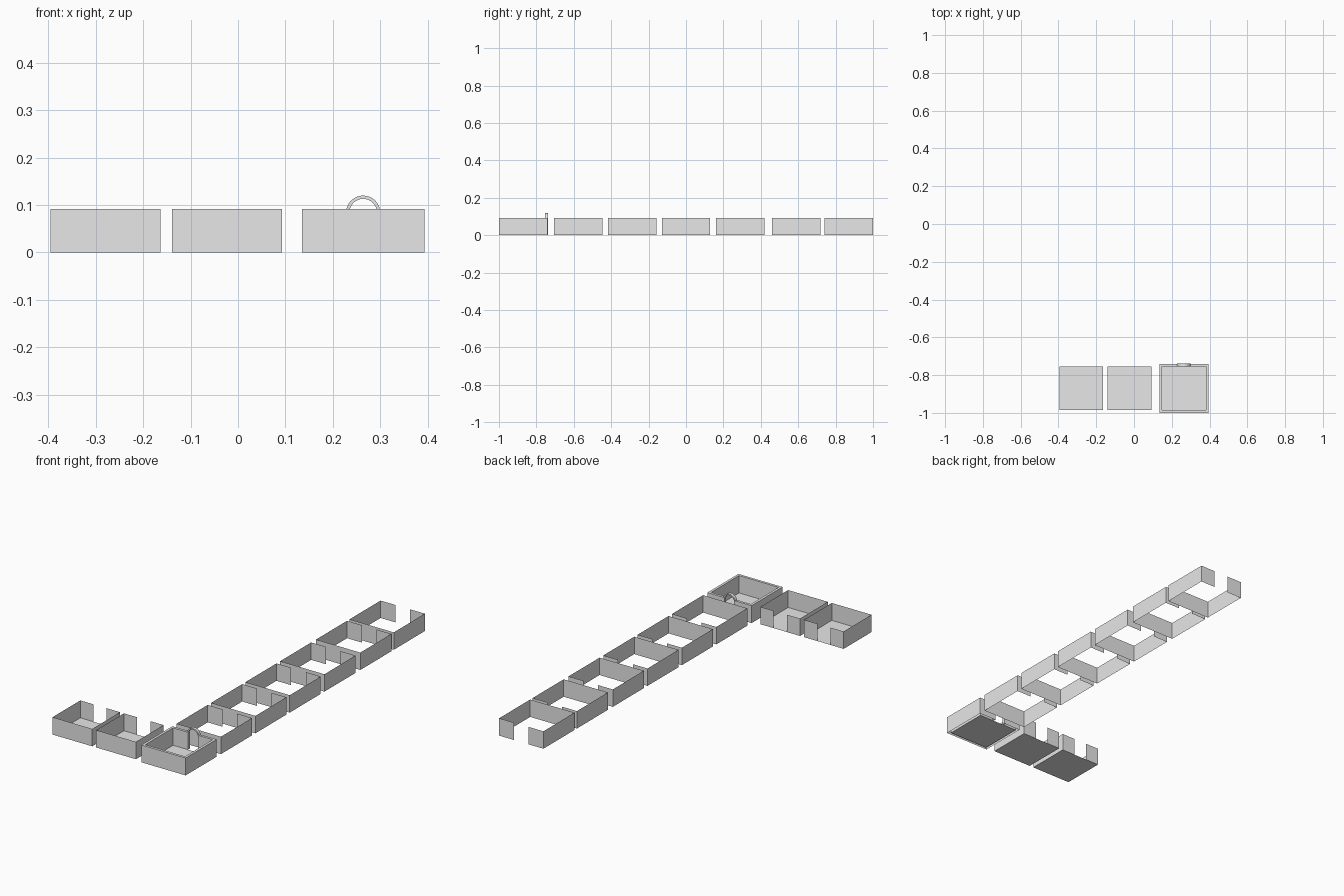
import bpy, math

cube = bpy.data.objects.get("Cube")
if cube:
    bpy.data.objects.remove(cube, do_unlink=True)

grey = bpy.data.materials.new("plain grey")
grey.use_nodes = True
grey.diffuse_color = (0.8, 0.8, 0.8, 1)
grey.node_tree.nodes["Principled BSDF"].inputs["Base Color"].default_value = (0.8, 0.8, 0.8, 1)

H = 0.092            # wall height
SMALL, BIG = 0.232, 0.259
COLUMN_X = 0.264     # centre line of the long run of rooms
FRONT_Y = -0.87      # centre line of the front row


def make(name, verts, faces):
    mesh = bpy.data.meshes.new(name)
    mesh.from_pydata(verts, [], faces)
    mesh.materials.append(grey)
    obj = bpy.data.objects.new(name, mesh)
    bpy.context.collection.objects.link(obj)
    return obj


def plan(cx, cy, size, door):
    """Wall line from one door jamb round the room to the other."""
    h, d = size / 2, door / 2
    return [(cx + x, cy + y) for x, y in
            ((d, h), (h, h), (h, -h), (-h, -h), (-h, h), (-d, h))]


def walls(name, path):
    """Single-sheet walls standing on the plan line."""
    n = len(path)
    verts = [(x, y, z) for z in (0, H) for x, y in path]
    make(name, verts, [(i, i + 1, n + i + 1, n + i) for i in range(n - 1)])


def floor(name, cx, cy, size):
    h = size / 2
    make(name, [(cx + x, cy + y, 0) for x, y in ((-h, -h), (h, -h), (h, h), (-h, h))],
         [(0, 1, 2, 3)])


# Two small rooms with floors in the front row
for label, cx in (("west", -0.279), ("middle", -0.0235)):
    walls(label + "_room_walls", plan(cx, FRONT_Y, SMALL, SMALL / 3))
    floor(label + "_room_floor", cx, FRONT_Y, SMALL)

# Corner room: inner and outer walls, joined by a top rim and door jambs
DOOR = 0.072
inner = plan(COLUMN_X, FRONT_Y, SMALL, DOOR)
outer = plan(COLUMN_X, FRONT_Y, BIG, DOOR)
walls("corner_room_inner_walls", inner)
walls("corner_room_outer_walls", outer)
floor("corner_room_floor", COLUMN_X, FRONT_Y, SMALL)
n = len(inner)
make("corner_room_rim", [(x, y, H) for x, y in inner + outer],
     [(i, i + 1, n + i + 1, n + i) for i in range(n - 1)])
for side, i in (("left", 0), ("right", -1)):
    (ax, ay), (bx, by) = inner[i], outer[i]
    make(side + "_door_jamb", [(ax, ay, 0), (bx, by, 0), (bx, by, H), (ax, ay, H)],
         [(0, 1, 2, 3)])

# Arched door frame in the corner room
SPRING, STEPS = 0.084, 16


def arch_line(r, y):
    line = [(r, 0)]
    line += [(r * math.cos(math.pi * i / STEPS), SPRING + r * math.sin(math.pi * i / STEPS))
             for i in range(STEPS + 1)]
    line.append((-r, 0))
    return [(COLUMN_X + x, y, z) for x, z in line]


y0, y1 = FRONT_Y + SMALL / 2, FRONT_Y + BIG / 2 + 0.002
rings = [arch_line(0.029, y0), arch_line(0.036, y0), arch_line(0.036, y1), arch_line(0.029, y1)]
m = len(rings[0])
faces = [(k * m + i, k * m + i + 1, (k + 1) % 4 * m + i + 1, (k + 1) % 4 * m + i)
         for k in range(4) for i in range(m - 1)]
faces += [(0, m, 2 * m, 3 * m), (m - 1, 4 * m - 1, 3 * m - 1, 2 * m - 1)]
make("door_arch", sum(rings, []), faces)

# Long run of open-floored rooms
for i, cy in enumerate((-0.575, -0.287, 0.0, 0.29, 0.59, 0.87)):
    walls("run_room_%d_walls" % (i + 1), plan(COLUMN_X, cy, BIG, BIG / 3))
